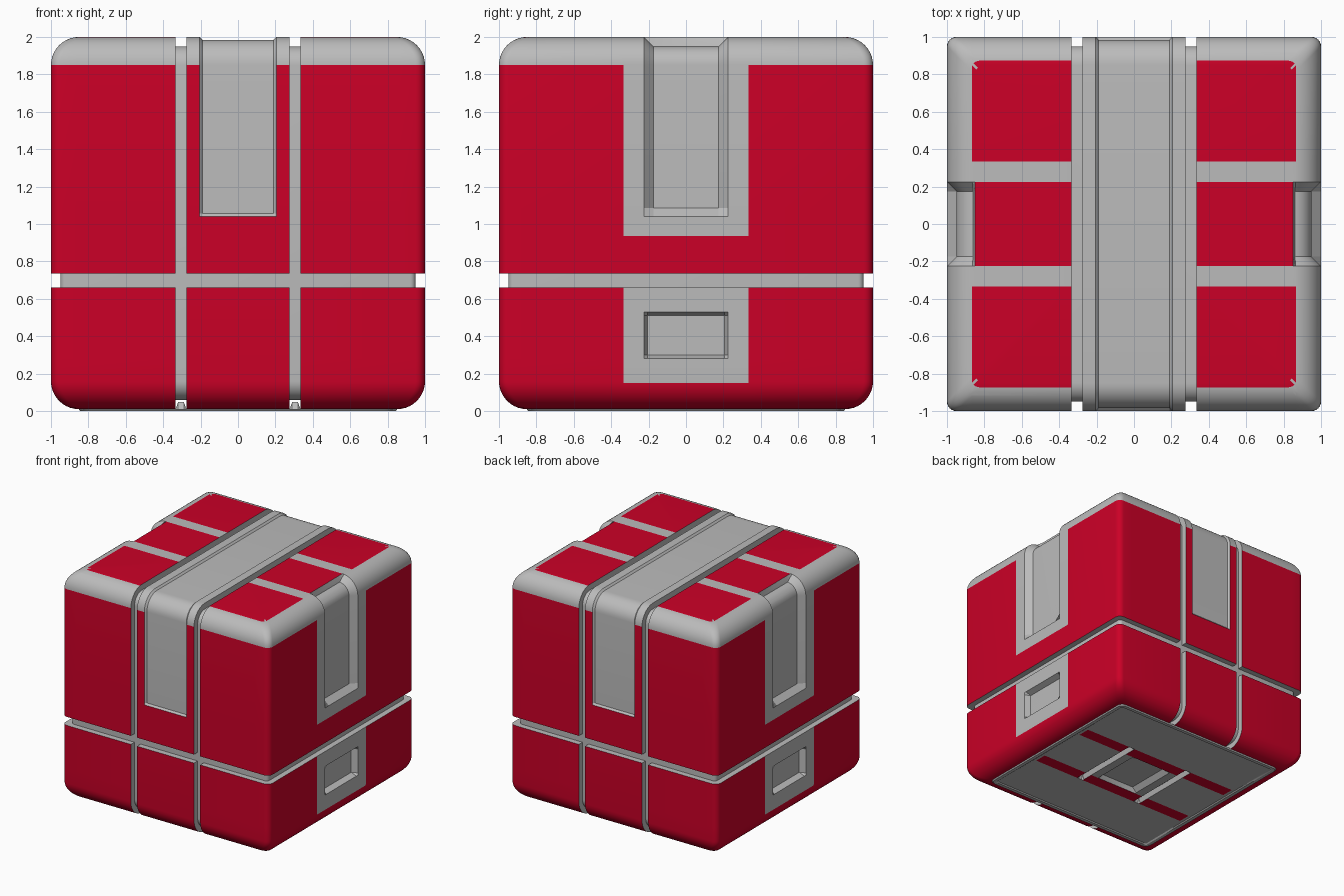
import bpy, bmesh
from math import sin, cos, pi
from mathutils import Vector

if "Cube" in bpy.data.objects:
    bpy.data.objects.remove(bpy.data.objects["Cube"])

E = 1e-4
GREY = bpy.data.materials.new("grey")
GREY.diffuse_color = (0.5, 0.5, 0.5, 1)
GREY.use_nodes = True
GREY.node_tree.nodes["Principled BSDF"].inputs["Base Color"].default_value = GREY.diffuse_color
RED = bpy.data.materials.new("red")
RED.diffuse_color = (0.6, 0.0, 0.02, 1)
RED.use_nodes = True
RED.node_tree.nodes["Principled BSDF"].inputs["Base Color"].default_value = RED.diffuse_color


def loft(rings, r, seg=6):
    """Stack rounded squares given as (z, half size) and cap both ends."""
    bm, loops = bmesh.new(), []
    for z, h in rings:
        loop = []
        for k, (sx, sy) in enumerate([(1, 1), (-1, 1), (-1, -1), (1, -1)]):
            for i in range(seg + 1):
                a = (k + i / seg) * pi / 2
                loop.append(bm.verts.new((sx * (h - r) + r * cos(a), sy * (h - r) + r * sin(a), z)))
        loops.append(loop)
    for a, b in zip(loops, loops[1:]):
        for i in range(len(a)):
            j = (i + 1) % len(a)
            bm.faces.new((a[i], a[j], b[j], b[i]))
    bm.faces.new(loops[0][::-1])
    bm.faces.new(loops[-1])
    return bm


def rounded_box(d, r, n=10):
    """The case outline shrunk by d, with rolled top and bottom edges."""
    rad = 0.15 - d
    arc = [(rad * sin(i / n * pi / 2), rad * cos(i / n * pi / 2)) for i in range(n + 1)]
    rings = [(0.16 - c, 0.85 + s) for s, c in arc] + [(1.85 + c, 0.85 + s) for s, c in arc[::-1]]
    return loft(rings, r)


def plane_cut(bm, axis, value, clear=0):
    """Slice along a plane; clear = 1 or -1 removes that side and caps it."""
    co, no = Vector(), Vector()
    co[axis], no[axis] = value, 1
    bmesh.ops.bisect_plane(bm, geom=bm.verts[:] + bm.edges[:] + bm.faces[:], dist=1e-5,
                           plane_co=co, plane_no=no, clear_outer=clear > 0, clear_inner=clear < 0)
    if clear:
        bmesh.ops.holes_fill(bm, edges=[e for e in bm.edges if e.is_boundary], sides=0)


def slices(bm, axis, values, mirror=False):
    for v in values:
        for s in ((1, -1) if mirror else (1,)):
            plane_cut(bm, axis, v * s)


def push_in(v, axis, depth):
    """Move a vertex inward along the outline normal in the (axis, z) section."""
    n = Vector((0, 0, v.co.z - min(max(v.co.z, 0.16), 1.85)))
    n[axis] = v.co[axis] - min(max(v.co[axis], -0.85), 0.85)
    if n.length > E:
        v.co -= n.normalized() * depth


def finish(bm, name, is_red):
    bm.normal_update()
    for f in bm.faces:
        f.material_index = int(is_red(f.calc_center_median()))
    me = bpy.data.meshes.new(name)
    bm.to_mesh(me)
    bm.free()
    me.materials.append(GREY)
    me.materials.append(RED)
    ob = bpy.data.objects.new(name, me)
    bpy.context.collection.objects.link(ob)
    return ob


def shell_red(c):
    x, y, z = abs(c.x), abs(c.y), c.z
    # groove walls stay grey
    if min(abs(x - 0.275), abs(x - 0.335), abs(z - 0.66), abs(z - 0.735)) < E:
        return False
    if x < 0.275:
        return z < 1.85 and not (x < 0.2 and z > 1.04)
    if z > 1.85:
        return z > 1.999 and not 0.225 < y < 0.335
    return not (x > 0.8 and y < 0.335 and (z > 0.935 or 0.15 < z < 0.66))


def shell_block(name, x0, x1, upper):
    bm = rounded_box(0, 0.05)
    if x0 > -1:
        plane_cut(bm, 0, x0, -1)
    if x1 < 1:
        plane_cut(bm, 0, x1, 1)
    plane_cut(bm, 2, 0.735 if upper else 0.66, -1 if upper else 1)
    centre = x0 == -x1
    if centre and upper:
        # shallow strap recess over front, top and back
        slices(bm, 0, (0.205, 0.19), True)
        slices(bm, 2, (1.04, 1.055))
        for v in bm.verts:
            if abs(v.co.x) < 0.19 + E and v.co.z > 1.055 - E:
                push_in(v, 1, 0.015)
    elif upper:
        # side grip running up over the rolled edge
        slices(bm, 1, (0.335, 0.225, 0.175), True)
        slices(bm, 2, (0.935, 1.04, 1.085))
        slices(bm, 0, (0.865,), True)
        for v in bm.verts:
            if abs(v.co.y) < 0.175 + E and v.co.z > 1.085 - E and abs(v.co.x) > 0.86:
                push_in(v, 0, 0.05)
    elif not centre:
        # lower rectangular latch pocket
        slices(bm, 1, (0.335, 0.225, 0.205), True)
        slices(bm, 2, (0.15, 0.28, 0.30, 0.51, 0.53))
        for v in bm.verts:
            if abs(v.co.y) < 0.205 + E and 0.3 - E < v.co.z < 0.51 + E and abs(v.co.x) > 0.9:
                push_in(v, 0, 0.05)
    bmesh.ops.recalc_face_normals(bm, faces=bm.faces[:])
    # open underside, closed by the base plate
    low = [f for f in bm.faces if f.calc_center_median().z < 0.0101]
    bmesh.ops.delete(bm, geom=low, context='FACES')
    finish(bm, name, shell_red)


# six outer blocks separated by grooves
for upper, level in ((True, "upper"), (False, "lower")):
    shell_block(level + "_left_block", -1, -0.335, upper)
    shell_block(level + "_centre_block", -0.275, 0.275, upper)
    shell_block(level + "_right_block", 0.335, 1, upper)

# grey core seen at the bottom of the grooves
finish(rounded_box(0.05, 0.03), "inner_core", lambda c: False)

# base plate with rim, two short grooves and a centre pocket
bm = loft([(0.012, 0.853), (0, 0.845)], 0.05)
bmesh.ops.delete(bm, geom=[f for f in bm.faces if f.calc_center_median().z > 0.011], context='FACES')
slices(bm, 0, (0.815, 0.805, 0.78, 0.335, 0.32, 0.29, 0.275, 0.2, 0.16), True)
slices(bm, 1, (0.815, 0.805, 0.335, 0.32, 0.25, 0.225, 0.21), True)
for v in bm.verts:
    x, y = abs(v.co.x), abs(v.co.y)
    if x < 0.805 + E and y < 0.805 + E:
        v.co.z += 0.008
    if (0.29 - E < x < 0.32 + E and y < 0.32 + E) or (x < 0.16 + E and y < 0.21 + E):
        v.co.z += 0.04
finish(bm, "base_plate",
       lambda c: abs(c.x) < 0.78 and 0.225 < abs(c.y) < 0.335 and c.z < 0.009
       and not 0.275 < abs(c.x) < 0.335)

bpy.ops.object.select_all(action='SELECT')
bpy.context.view_layer.objects.active = bpy.data.objects["inner_core"]
bpy.ops.object.shade_smooth_by_angle(angle=0.5)
